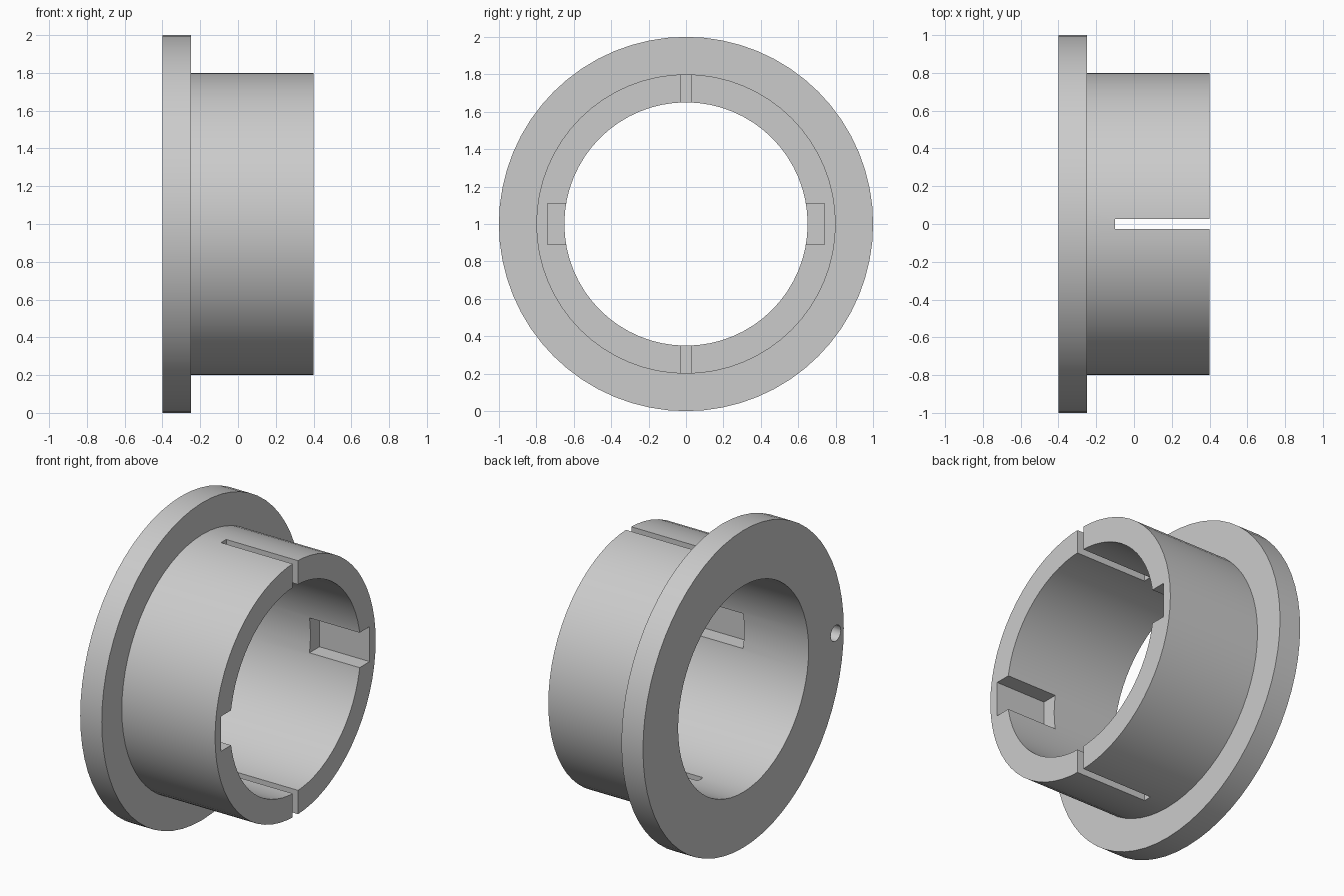
import bpy, bmesh
from math import pi, radians
from mathutils import Vector, Matrix

cube = bpy.data.objects.get("Cube")
if cube:
    bpy.data.objects.remove(cube, do_unlink=True)

SEGMENTS = 64
CENTRE = Vector((0, 0, 1))

# Plain grey material
grey = bpy.data.materials.new("plain grey")
grey.use_nodes = True
colour = (0.6, 0.6, 0.6, 1)
grey.diffuse_color = colour
grey.node_tree.nodes["Principled BSDF"].inputs["Base Color"].default_value = colour


def new_object(name, bm):
    bmesh.ops.recalc_face_normals(bm, faces=bm.faces)
    mesh = bpy.data.meshes.new(name)
    bm.to_mesh(mesh)
    bm.free()
    mesh.materials.append(grey)
    obj = bpy.data.objects.new(name, mesh)
    bpy.context.collection.objects.link(obj)
    return obj


def lathe(name, profile):
    """Revolve a closed (x, radius) profile about the bore axis."""
    bm = bmesh.new()
    verts = [bm.verts.new((x, 0, 1 + r)) for x, r in profile]
    edges = [bm.edges.new((v, verts[i - 1])) for i, v in enumerate(verts)]
    bmesh.ops.spin(bm, geom=verts + edges, cent=CENTRE, axis=(1, 0, 0),
                   angle=2 * pi, steps=SEGMENTS, use_merge=True)
    bmesh.ops.remove_doubles(bm, verts=bm.verts, dist=1e-5)
    return new_object(name, bm)


def box_cutter(name, low, high):
    low, high = Vector(low), Vector(high)
    bm = bmesh.new()
    bmesh.ops.create_cube(bm, size=1, matrix=Matrix.Translation((low + high) / 2)
                          @ Matrix.Diagonal((*(high - low), 1)))
    return new_object(name, bm)


def pin_cutter(name, start, end, y, radius):
    bm = bmesh.new()
    bmesh.ops.create_cone(bm, cap_ends=True, segments=24, radius1=radius,
                          radius2=radius, depth=end - start,
                          matrix=Matrix.Translation(((start + end) / 2, y, 1))
                          @ Matrix.Rotation(pi / 2, 4, "Y"))
    return new_object(name, bm)


def cut(target, cutter):
    cutter.hide_render = True
    mod = target.modifiers.new("cut", "BOOLEAN")
    mod.operation = "DIFFERENCE"
    mod.solver = "EXACT"
    mod.object = cutter
    bpy.ops.object.modifier_apply(modifier=mod.name)
    bpy.data.objects.remove(cutter, do_unlink=True)


# Flange and sleeve in one revolved section
bushing = lathe("flanged_bushing", [(-0.4, 0.65), (-0.4, 1), (-0.25, 1),
                                    (-0.25, 0.8), (0.4, 0.8), (0.4, 0.65)])
bpy.context.view_layer.objects.active = bushing
bushing.select_set(True)

# Narrow slots through the top and bottom of the sleeve
cut(bushing, box_cutter("slot_cutter", (-0.1, -0.026, -0.1), (0.5, 0.026, 2.1)))

# Keyways inside the two sides of the bore
cut(bushing, box_cutter("keyway_cutter", (0.05, -0.74, 0.89), (0.5, 0.74, 1.11)))

# Blind locating hole in the flange face
cut(bushing, pin_cutter("hole_cutter", -0.5, -0.32, -0.92, 0.05))

bpy.ops.object.shade_smooth_by_angle(angle=radians(30))
